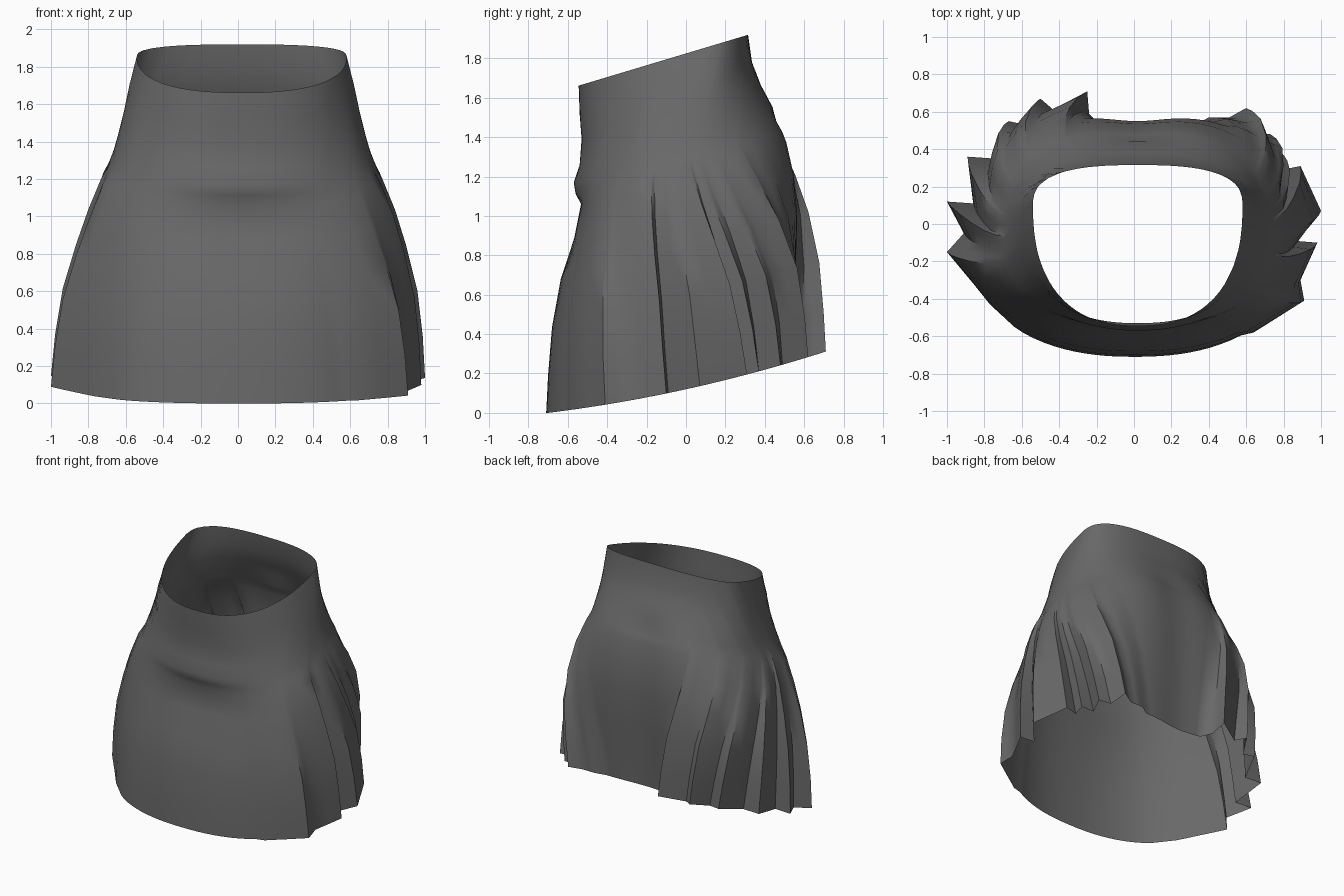
import bpy, bmesh, math

if "Cube" in bpy.data.objects:
    bpy.data.objects.remove(bpy.data.objects["Cube"])

# Levels from waist to hem: centre height, tilt, front y, back y, half width, centre y,
# pleat depth, belly crease offset, front and back roundness
LEVELS = [
    (1.825, .30, -.545, .315, .56, .10, 0, 0, 2.4, 2.7),
    (1.68, .30, -.54, .335, .60, .06, 0, 0, 2.4, 2.6),
    (1.55, .30, -.53, .38, .63, .01, 0, 0, 2.35, 2.6),
    (1.42, .30, -.535, .44, .665, -.04, 0, -.005, 2.35, 2.6),
    (1.34, .30, -.54, .48, .69, -.07, 0, -.03, 2.35, 2.55),
    (1.28, .30, -.545, .51, .715, -.09, 0, -.015, 2.35, 2.5),
    (1.22, .30, -.55, .53, .745, -.10, .13, .017, 2.35, 2.5),
    (1.05, .29, -.59, .565, .80, -.09, .30, .022, 2.3, 2.6),
    (.85, .27, -.64, .58, .845, -.07, .52, .004, 2.3, 2.7),
    (.60, .24, -.68, .57, .89, -.04, .76, 0, 2.3, 2.9),
    (.35, .22, -.70, .55, .91, -.02, .92, 0, 2.3, 3.1),
    (.12, .22, -.71, .54, .92, 0, 1, 0, 2.3, 3.2),
]
# Hem outline of the pleats on each side
RIGHT = [(.64, -.58), (.91, -.41), (.89, -.30), (.98, -.10), (.86, -.09), (1.0, .07),
         (.89, .31), (.79, .29), (.80, .37), (.69, .37), (.73, .48), (.63, .49),
         (.60, .62), (.51, .57), (.40, .57)]
LEFT = [(-.24, .59), (-.25, .71), (-.43, .61), (-.50, .67), (-.58, .53), (-.67, .55),
        (-.75, .35), (-.89, .36), (-.86, .11), (-1.0, .12), (-.91, -.05), (-1.0, -.15),
        (-.85, -.33), (-.77, -.43), (-.64, -.55)]


def ring_point(level, ang):
    """Smooth body outline without pleats."""
    zc, tilt, front, back, a, cy, depth, crease, nf, nb = level
    if math.sin(ang) > 0:
        # the rear pleats fan out from a narrower top
        ang -= .30 * (1 - depth) * math.sin(2 * ang)
    c, s = math.cos(ang), math.sin(ang)
    b, n = (back - cy, nb) if s > 0 else (cy - front, nf)
    r = (abs(c / a) ** n + abs(s / b) ** n) ** (-1 / n)
    x, y = r * c, cy + r * s
    if s < 0:
        y += crease * math.exp(-(x / .38) ** 2)
    elif zc < 1.4:
        y -= .03 * math.exp(-(x / .2) ** 2)
    return x + .02 * min(1, zc), y


def subdivide(points):
    out = []
    for (x0, y0), (x1, y1) in zip(points, points[1:]):
        out += [(x0, y0), ((x0 + x1) / 2, (y0 + y1) / 2)]
    return out + [points[-1]]


def pleat_columns(points, start):
    """Angles that never step backwards, paired with hem positions."""
    out, last = [], -9
    for p in subdivide(points):
        a = math.atan2(p[1], p[0])
        if a < start:
            a += math.tau
        last = max(a, last + .012)
        out.append((last, p))
    return out


def plain_columns(a0, a1, count):
    return [(a0 + (a1 - a0) * i / count, None) for i in range(1, count)]


# Columns run counter-clockwise: right pleats, back, left pleats, front
right = pleat_columns(RIGHT, -math.pi)
left = pleat_columns(LEFT, 0)
columns = (right + plain_columns(right[-1][0], left[0][0], 16) + left
           + plain_columns(left[-1][0], right[0][0] + math.tau, 24))

# Skirt: one open sheet lofted through the levels
bm = bmesh.new()
rows = []
for level in LEVELS:
    zc, tilt, depth = level[0], level[1], level[6]
    row = []
    for ang, hem in columns:
        x, y = ring_point(level, ang)
        if hem:
            # rear pleats open lower down than the side ones
            d = depth ** (1 + .5 * max(0, min(1, hem[1] / .3)))
            hx, hy = ring_point(LEVELS[-1], ang)
            x += d * (hem[0] - hx)
            y += d * (hem[1] - hy)
        curl = .07 * y * y if zc < .2 else 0
        row.append(bm.verts.new((x, y, zc + tilt * y + curl)))
    rows.append(row)
n = len(columns)
for upper, lower in zip(rows, rows[1:]):
    for i in range(n):
        j = (i + 1) % n
        bm.faces.new((upper[i], lower[i], lower[j], upper[j]))

mesh = bpy.data.meshes.new("skirt")
bm.to_mesh(mesh)
bm.free()
skirt = bpy.data.objects.new("skirt", mesh)
bpy.context.collection.objects.link(skirt)

cloth = bpy.data.materials.new("dark grey cloth")
cloth.diffuse_color = (.14, .14, .14, 1)
cloth.use_nodes = True
cloth.node_tree.nodes["Principled BSDF"].inputs["Base Color"].default_value = cloth.diffuse_color
mesh.materials.append(cloth)

bpy.context.view_layer.objects.active = skirt
skirt.select_set(True)
bpy.ops.object.shade_smooth_by_angle(angle=math.radians(45))
